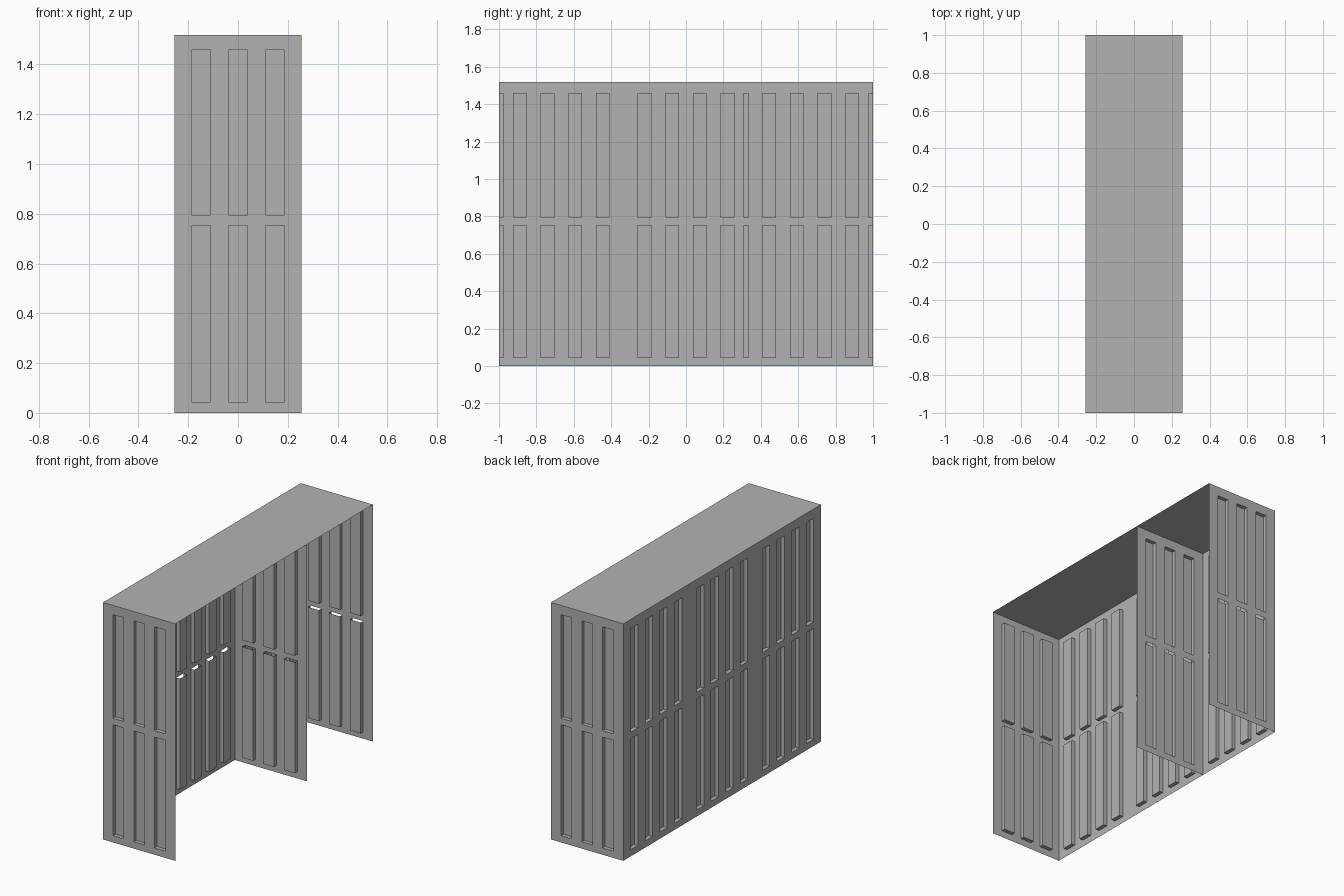
import bpy
import bmesh
from mathutils import Vector

cube = bpy.data.objects.get("Cube")
if cube:
    bpy.data.objects.remove(cube, do_unlink=True)

HALF_X, HALF_Y, HEIGHT = 0.256, 1.0, 1.518
DEPTH, STEP = 0.025, 0.148
LOWER, UPPER = (0.043, 0.753), (0.795, 1.459)
UP = Vector((0, 0, 1))

# Single plain grey
grey = bpy.data.materials.new("Plain grey")
grey.use_nodes = True
colour = (0.448, 0.448, 0.448, 1)
grey.diffuse_color = colour
grey.node_tree.nodes["Principled BSDF"].inputs["Base Color"].default_value = colour


def finish(name, bm):
    bmesh.ops.remove_doubles(bm, verts=bm.verts, dist=1e-5)
    mesh = bpy.data.meshes.new(name)
    bm.to_mesh(mesh)
    bm.free()
    mesh.materials.append(grey)
    obj = bpy.data.objects.new(name, mesh)
    bpy.context.collection.objects.link(obj)
    return obj


def wall(name, centre, normal, half, slots, width):
    """Thin upright sheet with two rows of pockets pressed in against its normal."""
    centre, normal = Vector(centre), Vector(normal)
    across = UP.cross(normal)
    bm = bmesh.new()

    def quad(*points):
        bm.faces.new([bm.verts.new(centre + across * u + UP * v - normal * d)
                      for u, v, d in points])

    us = sorted([-half, half] + [s + e * width / 2 for s in slots for e in (-1, 1)])
    vs = [0, *LOWER, *UPPER, HEIGHT]
    for i, (a, b) in enumerate(zip(us, us[1:])):
        for j, (lo, hi) in enumerate(zip(vs, vs[1:])):
            if i % 2 == 0 or j % 2 == 0:
                quad((a, lo, 0), (b, lo, 0), (b, hi, 0), (a, hi, 0))
                continue
            # Pocket: back, sides, bottom; the lower row is open at its top
            d = DEPTH
            quad((a, lo, d), (b, lo, d), (b, hi, d), (a, hi, d))
            quad((a, lo, 0), (a, lo, d), (a, hi, d), (a, hi, 0))
            quad((b, lo, d), (b, lo, 0), (b, hi, 0), (b, hi, d))
            quad((a, lo, 0), (b, lo, 0), (b, lo, d), (a, lo, d))
            if j > 1:
                quad((a, hi, d), (b, hi, d), (b, hi, 0), (a, hi, 0))
    return finish(name, bm)


# Cross walls: two ends and the divider
end_slots = [-STEP, 0, STEP]
wall("front_end_wall", (0, -HALF_Y, 0), (0, -1, 0), HALF_X, end_slots, 0.077)
wall("divider_wall", (0, HALF_Y / 3, 0), (0, 1, 0), HALF_X, end_slots, 0.077)
wall("back_end_wall", (0, HALF_Y, 0), (0, 1, 0), HALF_X, end_slots, 0.077)

# Long wall: three bays of four pockets; the opposite side stays open
bays = [-2 * HALF_Y / 3, 0, 2 * HALF_Y / 3]
long_slots = [bay + k * STEP for bay in bays for k in (-1.5, -0.5, 0.5, 1.5)]
wall("long_wall", (-HALF_X, 0, 0), (-1, 0, 0), HALF_Y, long_slots, 0.073)

# Flat roof sheet
bm = bmesh.new()
bm.faces.new([bm.verts.new((x * HALF_X, y * HALF_Y, HEIGHT))
              for x, y in ((-1, -1), (1, -1), (1, 1), (-1, 1))])
finish("roof", bm)
